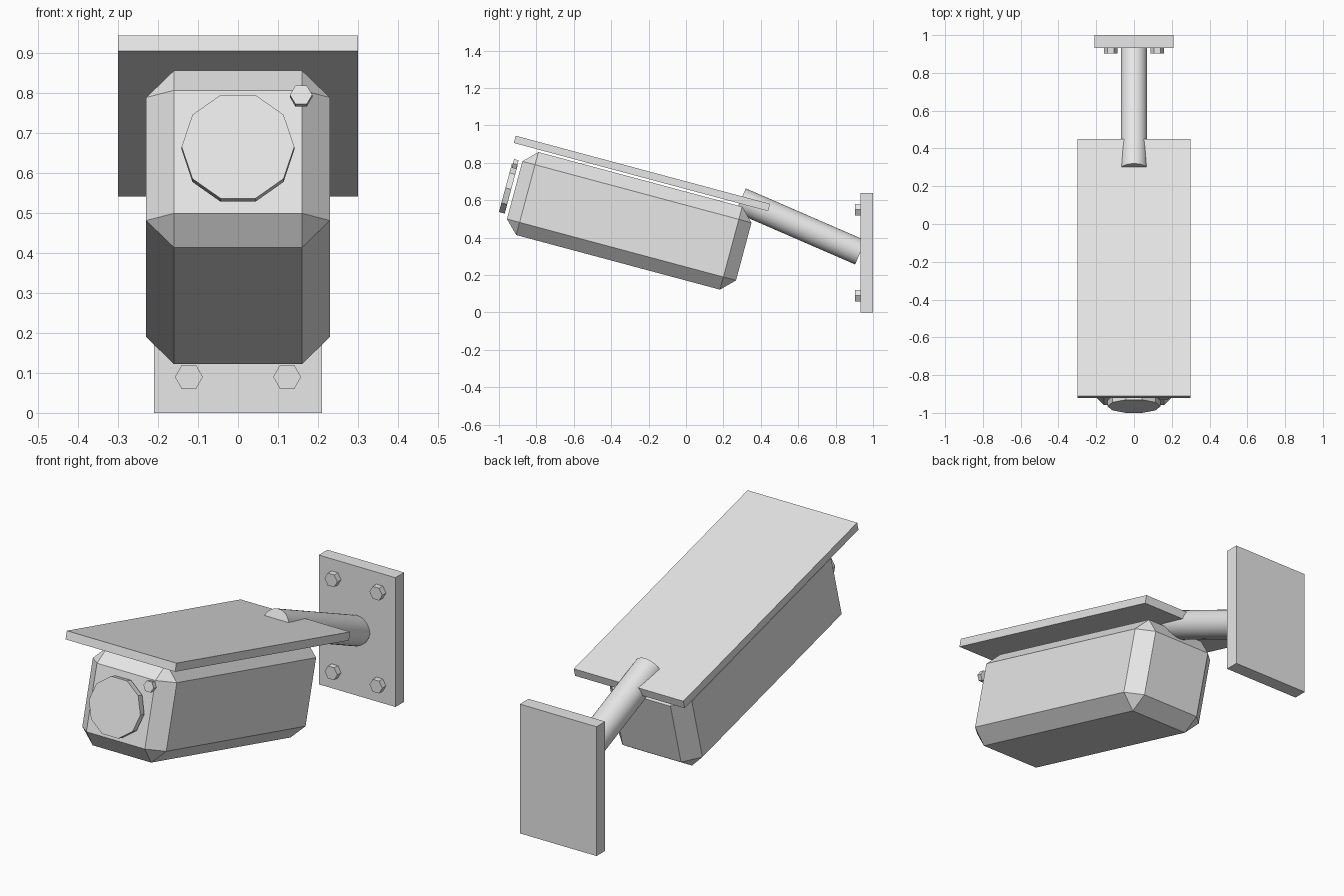
import bpy, bmesh, math
from mathutils import Vector, Matrix

if "Cube" in bpy.data.objects:
    bpy.data.objects.remove(bpy.data.objects["Cube"])

grey = bpy.data.materials.new("light grey")
grey.diffuse_color = (0.8, 0.8, 0.8, 1)
grey.use_nodes = True
grey.node_tree.nodes["Principled BSDF"].inputs["Base Color"].default_value = grey.diffuse_color

TILT = Matrix.Rotation(math.radians(-15), 4, 'X')   # camera head points slightly upward
FLAT = Matrix.Identity(4)


def finish(name, bm, matrix):
    bm.transform(matrix)
    bmesh.ops.recalc_face_normals(bm, faces=bm.faces)
    me = bpy.data.meshes.new(name)
    bm.to_mesh(me)
    bm.free()
    me.materials.append(grey)
    ob = bpy.data.objects.new(name, me)
    bpy.context.collection.objects.link(ob)
    return ob


def box(name, lo, hi, matrix=FLAT, bevel=0):
    lo, hi = Vector(lo), Vector(hi)
    bm = bmesh.new()
    bmesh.ops.create_cube(bm, size=1)
    for v in bm.verts:
        v.co = (lo + hi) / 2 + v.co * (hi - lo)
    if bevel:
        bmesh.ops.bevel(bm, geom=bm.edges[:], offset=bevel, segments=1,
                        affect='EDGES', offset_type='OFFSET')
    return finish(name, bm, matrix)


def prism(name, sides, radius, start, end, matrix=FLAT):
    start, end = Vector(start), Vector(end)
    across = Vector((1, 0, 0))
    up = (end - start).normalized().cross(across)
    bm = bmesh.new()
    rings = []
    for p in (start, end):
        rings.append([bm.verts.new(p + radius * (math.cos(a) * across + math.sin(a) * up))
                      for a in (2 * math.pi * i / sides for i in range(sides))])
        bm.faces.new(rings[-1])
    for i in range(sides):
        j = (i + 1) % sides
        bm.faces.new((rings[0][i], rings[0][j], rings[1][j], rings[1][i]))
    return finish(name, bm, matrix)


# Camera head: chamfered housing, sun shield, lens disc and indicator lamp
box("housing", (-0.23, -1.054, 0.165), (0.23, 0.214, 0.624), TILT, bevel=0.07)
box("sun_shield", (-0.3, -1.124, 0.637), (0.3, 0.284, 0.677), TILT)
prism("lens", 10, 0.141, (0, -1.105, 0.394), (0, -1.073, 0.394), TILT)
prism("indicator_lamp", 6, 0.028, (0.158, -1.10, 0.53), (0.158, -1.075, 0.53), TILT)

# Wall plate with four hexagonal bolts
box("wall_plate", (-0.21, 0.932, 0), (0.21, 1.0, 0.64))
for side, x in (("left", -0.123), ("right", 0.123)):
    for level, z in (("lower", 0.09), ("upper", 0.55)):
        prism(f"bolt_{level}_{side}", 6, 0.035, (x, 0.903, z), (x, 0.94, z))

# Round support arm
arm = prism("support_arm", 32, 0.07, (0, 0.292, 0.599), (0, 0.932, 0.321))
bpy.context.view_layer.objects.active = arm
arm.select_set(True)
bpy.ops.object.shade_smooth_by_angle(angle=math.radians(30))
